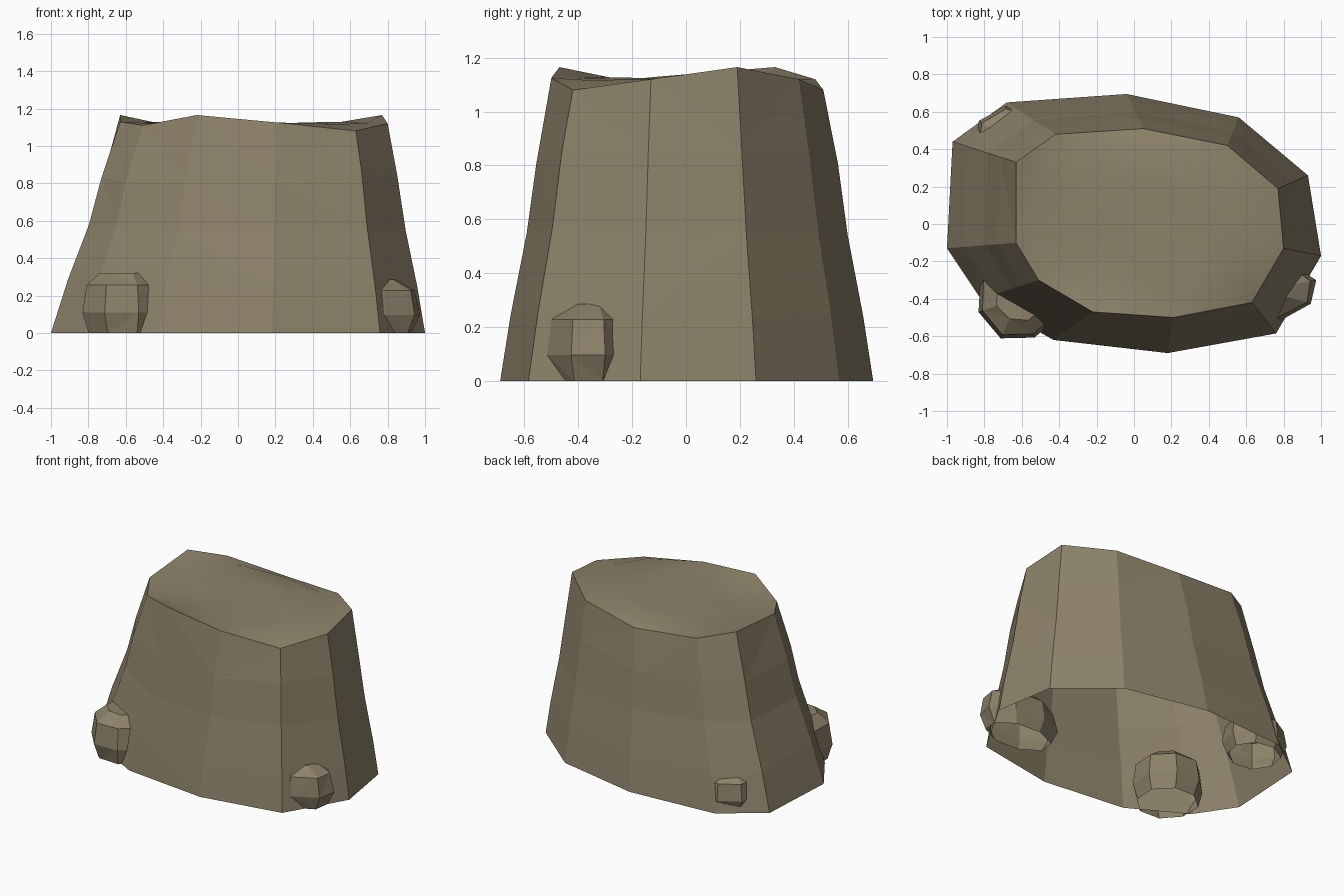
import bpy, bmesh, math, random

if "Cube" in bpy.data.objects:
    bpy.data.objects.remove(bpy.data.objects["Cube"])
random.seed(4)

stone = bpy.data.materials.new("brown_bark")
stone.diffuse_color = (0.265, 0.222, 0.142, 1)
stone.use_nodes = True
stone.node_tree.nodes["Principled BSDF"].inputs["Base Color"].default_value = stone.diffuse_color


def finish(name, bm):
    bmesh.ops.triangulate(bm, faces=[f for f in bm.faces if len(f.verts) == 4],
                          quad_method='SHORT_EDGE')
    me = bpy.data.meshes.new(name)
    bm.to_mesh(me)
    bm.free()
    me.materials.append(stone)
    ob = bpy.data.objects.new(name, me)
    bpy.context.collection.objects.link(ob)
    return ob


def bridge(bm, a, b):
    n = len(a)
    return [bm.faces.new((a[i], a[(i + 1) % n], b[(i + 1) % n], b[i])) for i in range(n)]


# Stump: (base x, base y, rim x, rim y, rim z) for each upright edge
edges = [
    (1.0, -0.17, 0.80, -0.13, 1.12), (0.93, 0.26, 0.77, 0.19, 1.165),
    (0.56, 0.57, 0.50, 0.42, 1.12), (-0.04, 0.695, 0.05, 0.51, 1.08),
    (-0.68, 0.65, -0.42, 0.48, 1.12), (-0.97, 0.44, -0.63, 0.33, 1.165),
    (-1.0, -0.13, -0.63, -0.10, 1.13), (-0.82, -0.40, -0.51, -0.30, 1.11),
    (-0.43, -0.62, -0.22, -0.47, 1.165), (0.18, -0.69, 0.21, -0.50, 1.125),
    (0.76, -0.585, 0.63, -0.42, 1.08)]
bm = bmesh.new()
rings = []
for t, z in ((0, 0), (0.22, 0.26), (0.53, 0.56), (0.73, 0.83), (1, None)):
    ring = []
    for bx, by, tx, ty, tz in edges:
        j = random.uniform(-0.03, 0.03) if 0 < t < 1 else 0
        ring.append(bm.verts.new((bx + (tx - bx) * (t + j), by + (ty - by) * (t + j),
                                  tz if z is None else z + j)))
    rings.append(ring)
for a, b in zip(rings, rings[1:]):
    bridge(bm, a, b)

# Worn top surface, softly shaded and nearly level inside the uneven rim
prev, top = rings[-1], []
cx, cy = 0.09, 0.0
for s, z in ((0.84, 1.122), (0.5, 1.12)):
    ring = [bm.verts.new((cx + (e[2] - cx) * s, cy + (e[3] - cy) * s,
                          z + (e[4] - 1.12) * 0.15)) for e in edges]
    top += bridge(bm, prev, ring)
    prev = ring
centre = bm.verts.new((cx, cy, 1.118))
top += [bm.faces.new((prev[i], prev[(i + 1) % 11], centre)) for i in range(11)]
for f in top:
    f.smooth = True
finish("stump", bm)


# Faceted knobs at the foot, open underneath like the stump
def knob(name, x, y, rx, ry, h, turn, sides=8):
    bm = bmesh.new()
    rings = []
    for s, z in ((0.84, 0), (1, 0.34), (0.9, 0.8), (0.55, 1)):
        ring = []
        for i in range(sides):
            a = turn + 2 * math.pi * i / sides
            r = s * random.uniform(0.96, 1.03)
            ring.append(bm.verts.new((x + rx * r * math.cos(a), y + ry * r * math.sin(a), h * z)))
        rings.append(ring)
    for a, b in zip(rings, rings[1:]):
        bridge(bm, a, b)
    bm.faces.new(rings[-1])
    finish(name, bm)


knob("front_left_knob", -0.61, -0.39, 0.24, 0.24, 0.32, 0.35)
knob("right_knob", 0.69, -0.35, 0.30, 0.17, 0.285, 0.3)
knob("back_left_knob", -0.645, 0.44, 0.22, 0.20, 0.25, 0.2)
